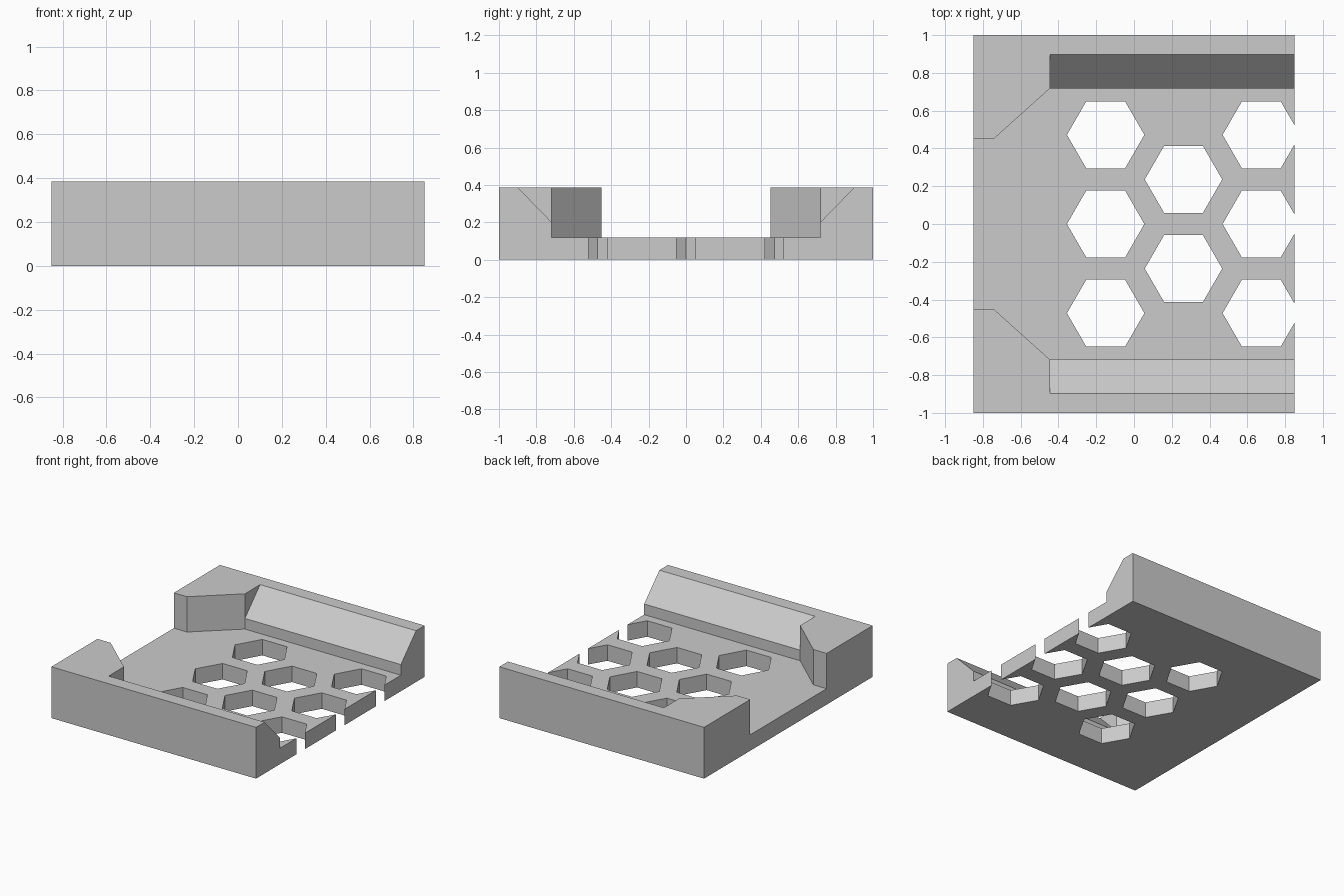
import bpy, bmesh, math
from mathutils import Vector

cube = bpy.data.objects.get("Cube")
if cube:
    bpy.data.objects.remove(cube, do_unlink=True)

HALF_X, HALF_Y, HEIGHT = 0.85, 1.0, 0.385
FLOOR = 0.12
HEX_R = 0.205
CORNER_X, CORNER_Y = -0.445, 0.718   # where the flared mouth meets the rail

grey = bpy.data.materials.new("plain grey")
grey.use_nodes = True
grey.diffuse_color = (0.6, 0.6, 0.6, 1)
grey.node_tree.nodes["Principled BSDF"].inputs["Base Color"].default_value = (0.6, 0.6, 0.6, 1)


def prism(name, points, sweep):
    """Closed solid: a flat outline swept along a vector."""
    bm = bmesh.new()
    face = bm.faces.new([bm.verts.new(p) for p in points])
    new = bmesh.ops.extrude_face_region(bm, geom=[face])["geom"]
    bmesh.ops.translate(bm, vec=Vector(sweep),
                        verts=[g for g in new if isinstance(g, bmesh.types.BMVert)])
    bmesh.ops.recalc_face_normals(bm, faces=bm.faces)
    mesh = bpy.data.meshes.new(name)
    bm.to_mesh(mesh)
    bm.free()
    mesh.materials.append(grey)
    obj = bpy.data.objects.new(name, mesh)
    bpy.context.collection.objects.link(obj)
    return obj


def cut(target, cutter):
    cutter.hide_render = True
    mod = target.modifiers.new("cut", 'BOOLEAN')
    mod.operation, mod.solver, mod.object = 'DIFFERENCE', 'EXACT', cutter
    bpy.context.view_layer.objects.active = target
    bpy.ops.object.modifier_apply(modifier=mod.name)
    bpy.data.objects.remove(cutter, do_unlink=True)


# Solid block for the whole tray
block = [(-HALF_X, -HALF_Y), (HALF_X, -HALF_Y), (HALF_X, HALF_Y), (-HALF_X, HALF_Y)]
tray = prism("tray", [(x, y, 0) for x, y in block], (0, 0, HEIGHT))

# Channel between the rails, narrowing towards the flared end blocks
side = [(-1, 0.453), (-0.74, 0.453), (CORNER_X, CORNER_Y), (1, CORNER_Y)]
channel = side + [(x, -y) for x, y in reversed(side)]
cut(tray, prism("channel_cutter", [(x, y, FLOOR) for x, y in channel], (0, 0, 1)))

# Sloped inner faces of both rails
slope = [(0.5, 0.2), (CORNER_Y, 0.2), (0.898, HEIGHT), (0.898, 0.5), (0.5, 0.5)]
for s in (1, -1):
    cut(tray, prism("slope_cutter", [(CORNER_X, s * y, z) for y, z in slope], (2, 0, 0)))

# Honeycomb openings through the floor, the last column running off the edge
columns = {-0.15: (-0.472, 0, 0.472), 0.262: (-0.236, 0.236), 0.674: (-0.472, 0, 0.472)}
for cx, rows in columns.items():
    for cy in rows:
        ring = [(cx + HEX_R * math.cos(math.radians(60 * i)),
                 cy + HEX_R * math.sin(math.radians(60 * i)), -0.1) for i in range(6)]
        cut(tray, prism("hexagon_cutter", ring, (0, 0, 0.3)))
